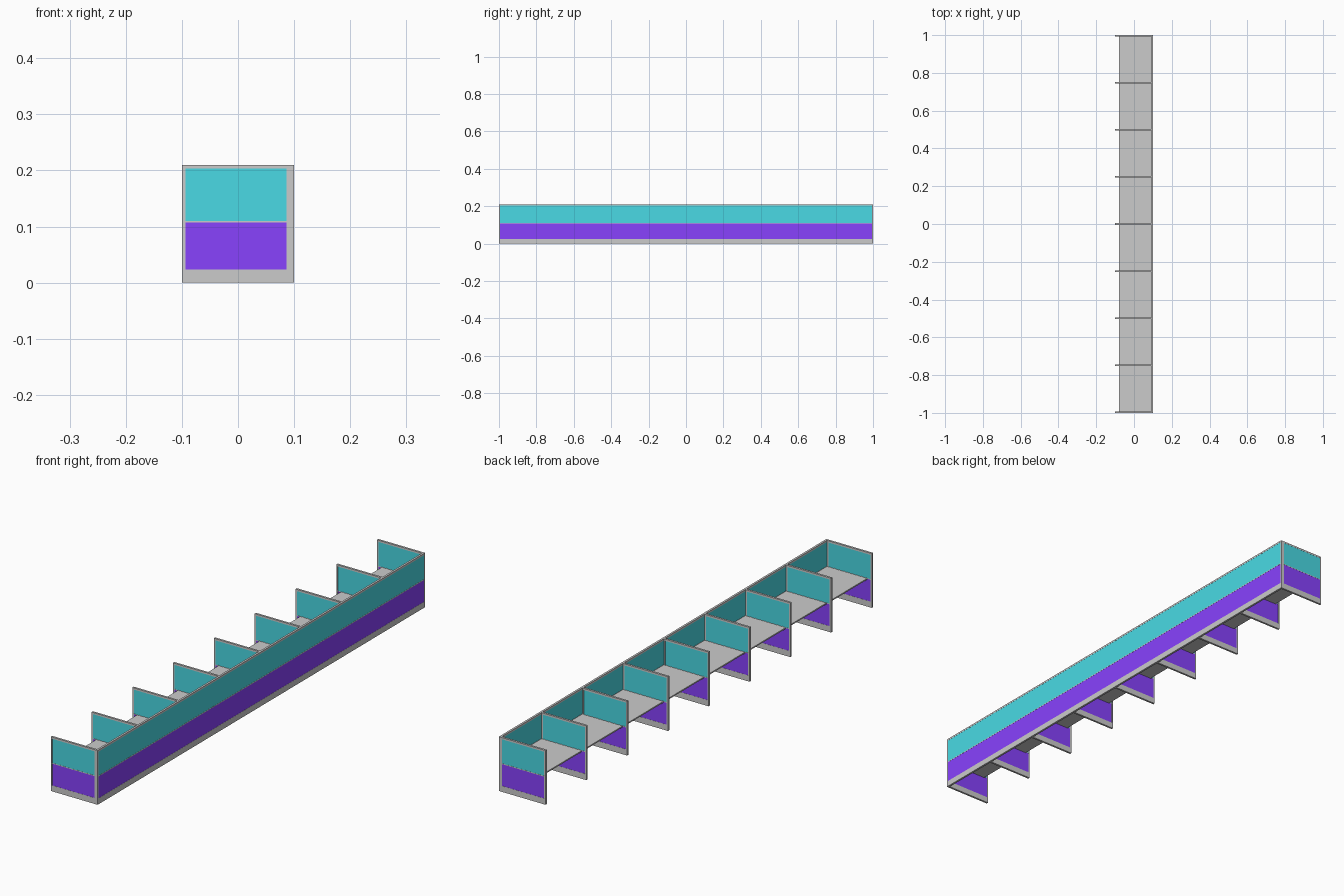
import bpy, bmesh
from mathutils import Vector

if "Cube" in bpy.data.objects:
    bpy.data.objects.remove(bpy.data.objects["Cube"])


def material(name, rgb):
    m = bpy.data.materials.new(name)
    m.diffuse_color = (*rgb, 1)
    m.use_nodes = True
    m.node_tree.nodes["Principled BSDF"].inputs["Base Color"].default_value = m.diffuse_color
    return m


TEAL = material("teal_fabric", (0.067, 0.70, 0.78))
BLUE = material("blue_fabric", (0.25, 0.054, 0.99))


def boxes(name, ranges, mat=None):
    """One object made of boxes, each given as (x0, x1, y0, y1, z0, z1)."""
    bm = bmesh.new()
    for x0, x1, y0, y1, z0, z1 in ranges:
        for v in bmesh.ops.create_cube(bm, size=1)["verts"]:
            v.co = Vector((x1 if v.co.x > 0 else x0,
                           y1 if v.co.y > 0 else y0,
                           z1 if v.co.z > 0 else z0))
    mesh = bpy.data.meshes.new(name)
    bm.to_mesh(mesh)
    bm.free()
    if mat:
        mesh.materials.append(mat)
    ob = bpy.data.objects.new(name, mesh)
    bpy.context.collection.objects.link(ob)


T = 0.008            # panel thickness
POST = 0.006         # frame post width
RECESS = 0.0005      # fabric set back from the frame face
H = 0.21             # panel height
Z_BASE, Z_MID0, Z_MID1, Z_TOP = 0.023, 0.107, 0.11, 0.203


def screen(name, a0, a1, c, along_y):
    """Framed screen running a0..a1 along one axis, centred at c on the other."""
    def box(s0, s1, z0, z1, inset=0):
        h = T / 2 - inset
        if along_y:
            return (c - h, c + h, s0, s1, z0, z1)
        return (s0, s1, c - h, c + h, z0, z1)
    i0, i1 = a0 + POST, a1 - POST
    boxes(name + "_frame", [
        box(a0, i0, 0, H), box(i1, a1, 0, H),
        box(i0, i1, 0, Z_BASE), box(i0, i1, Z_MID0, Z_MID1), box(i0, i1, Z_TOP, H)])
    boxes(name + "_lower_fabric", [box(i0, i1, Z_BASE, Z_MID0, RECESS)], BLUE)
    boxes(name + "_upper_fabric", [box(i0, i1, Z_MID1, Z_TOP, RECESS)], TEAL)


# long back screen
X_BACK = 0.1 - T
screen("back_screen", -1, 1, 0.1 - T / 2, True)

# nine dividers with a desktop in each of the eight bays
N = 9
step = (2 - T) / (N - 1)
ys = [-1 + T / 2 + i * step for i in range(N)]
for i, y in enumerate(ys):
    screen(f"divider_{i + 1}", -0.1, X_BACK, y, False)
for i in range(N - 1):
    boxes(f"desktop_{i + 1}",
          [(-0.08, X_BACK, ys[i] + T / 2, ys[i + 1] - T / 2, 0.104, 0.109)])
